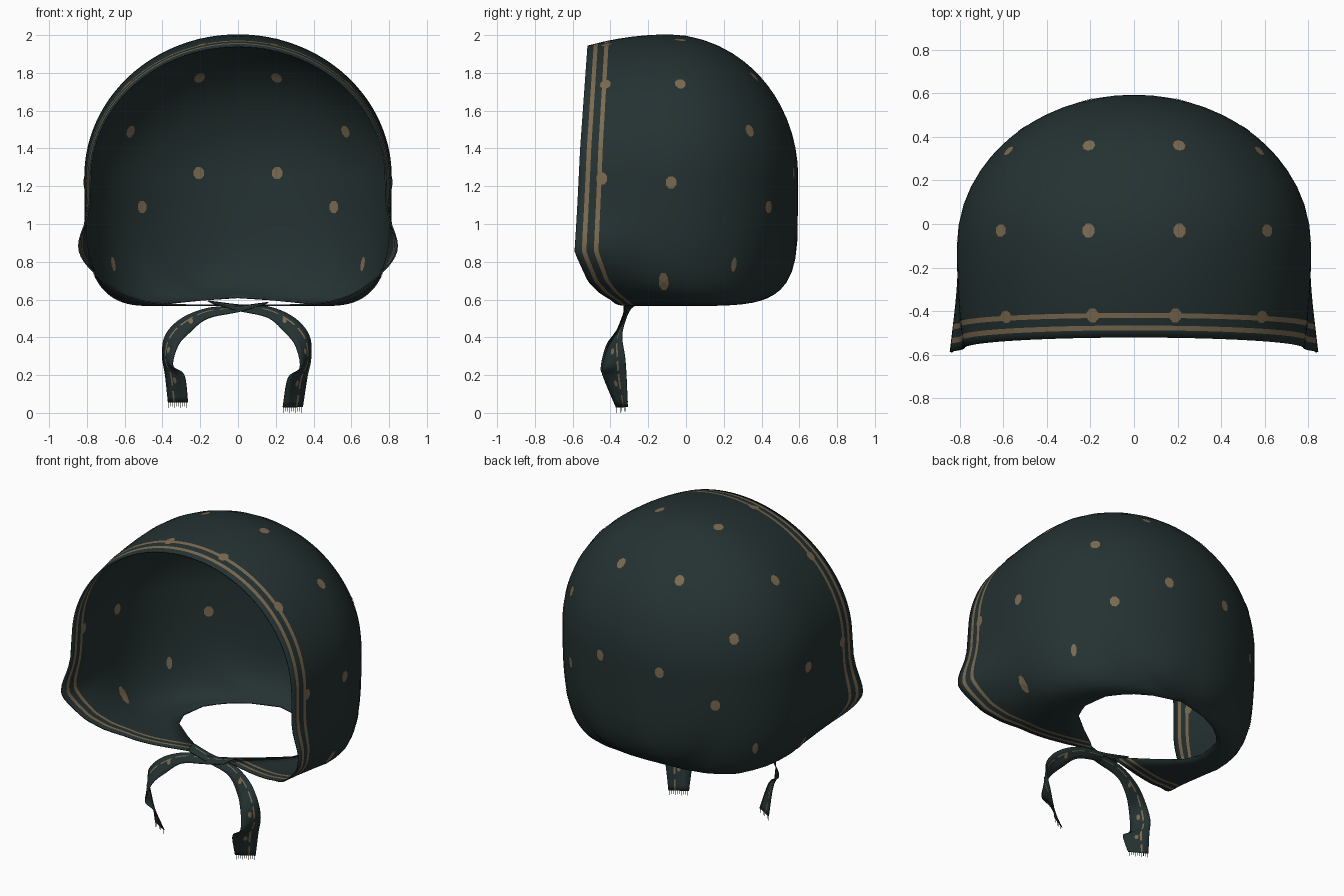
import bpy, bmesh, math
from mathutils import Vector
from mathutils.bvhtree import BVHTree

if "Cube" in bpy.data.objects:
    bpy.data.objects.remove(bpy.data.objects["Cube"])


def material(name, rgb):
    m = bpy.data.materials.new(name)
    m.diffuse_color = (*rgb, 1)
    m.use_nodes = True
    m.node_tree.nodes["Principled BSDF"].inputs["Base Color"].default_value = m.diffuse_color
    return m


CLOTH = material("dark teal cloth", (0.018, 0.031, 0.031))
TAN = material("tan print", (0.20, 0.145, 0.082))


def lerp_table(table, t):
    if t <= table[0][0]:
        return table[0][1]
    for (a, va), (b, vb) in zip(table, table[1:]):
        if t <= b:
            return va + (vb - va) * (t - a) / (b - a)
    return table[-1][1]


def make_object(name, bm, smooth=True):
    me = bpy.data.meshes.new(name)
    bm.to_mesh(me)
    ob = bpy.data.objects.new(name, me)
    bpy.context.collection.objects.link(ob)
    me.materials.append(CLOTH)
    me.materials.append(TAN)
    for p in me.polygons:
        p.use_smooth = smooth
    return ob


# Hood shape: arches stacked from the face rim to the back pole
HOLE = [(-.55, .08), (-.45, .14), (-.3, .26), (-.1, .40), (.1, .45),
        (.25, .42), (.34, .33), (.40, .18), (.43, 0)]
RIM = [(.6, -.42), (.7, -.52), (.85, -.59), (1.1, -.575), (1.4, -.56), (1.95, -.52)]
MID = 1.25


def arch_point(y, v):
    """Section point at depth y; v = 0 at the crown, 1 at the side, 2 at the neck."""
    if y < -.1:
        q = ((-.1 - y) / .45) ** 2
        w, up, down = .81 - .03 * q, .75 - .06 * q, .68
    else:
        s = min(1, (y + .1) / .69)
        e = math.sqrt(max(0, 1 - s * s))
        w, up, down = .81 * e, .75 * e, .68 * max(0, 1 - s ** 5) ** .2
    if v <= 1:
        a = v * math.pi / 2
        return w * math.sin(a), MID + up * math.cos(a)
    a = (v - 1) * math.pi / 2
    h = min(w, lerp_table(HOLE, y))
    n = 4 - max(0, min(1, (y + .55) / .9))
    c, s = max(0, math.cos(a)) ** (2 / n), math.sin(a) ** (2 / n)
    if v == 2:
        c = 0
    return h + (w - h) * c, MID - down * s


def hood_point(y, v):
    x, z = arch_point(y, v)
    fx, fz = arch_point(-.55, v)
    rim = lerp_table(RIM, fz)
    if v > 1 and fx < .62:
        rim += .14 * (.62 - fx) / .54
    fade = max(0, 1 - (y + .55) / .62)
    flare = .08 * math.exp(-((z - .86) / .15) ** 2) * max(0, 1 - (y + .55) / .4) ** 1.3
    if y < .4:
        x += flare
    return Vector((x, y + (rim + .55) * fade, z))


rows = [-.55, -.515, -.492, -.455, -.432, -.38, -.3, -.2]
rows += [-.1 + .69 * math.sin(math.radians(a)) for a in
         (0, 8, 16, 23, 30, 36, 41, 46, 50.2, 55, 60, 66, 72, 78, 84, 90)]
STEPS = 64
hood = bmesh.new()
grid = [[hood.verts.new(hood_point(y, 2 * j / STEPS)) for j in range(STEPS + 1)] for y in rows]
for i in range(len(rows) - 1):
    for j in range(STEPS):
        f = hood.faces.new((grid[i][j], grid[i + 1][j], grid[i + 1][j + 1], grid[i][j + 1]))
        f.material_index = 1 if i in (1, 3) else 0      # two rim stripes
bmesh.ops.remove_doubles(hood, verts=hood.verts, dist=.0005)
bmesh.ops.recalc_face_normals(hood, faces=hood.faces)
hood_tree = BVHTree.FromBMesh(hood)
shell = make_object("bonnet_shell", hood)
mirror = shell.modifiers.new("mirror", 'MIRROR')
mirror.use_clip = True
mirror.merge_threshold = .002
solid = shell.modifiers.new("thickness", 'SOLIDIFY')
solid.thickness = .008
solid.offset = 0


# Printed spots: thin patches laid on both faces of the cloth
def add_spot(bm, tree, place, ru, rv, lift, mirrored=(1,)):
    c, n, _, _ = tree.find_nearest(Vector(place))
    up = Vector((0, 1, 0)) if abs(n.z) > .8 else Vector((0, 0, 1))
    side = up.cross(n).normalized()
    up = n.cross(side)
    pts = [c]
    for k in range(8):
        a = math.tau * (k + .5) / 8
        p, _, _, _ = tree.find_nearest(c + side * ru * math.cos(a) + up * rv * math.sin(a))
        pts.append(p)
    for m in mirrored:
        for s in (lift, -lift):
            vs = [bm.verts.new(((p + n * s).x * m, (p + n * s).y, (p + n * s).z)) for p in pts]
            for k in range(8):
                tri = [vs[0], vs[1 + k], vs[1 + (k + 1) % 8]]
                if s * m < 0:
                    tri.reverse()
                bm.faces.new(tri).material_index = 1


spots = bmesh.new()
for place in [(.21, .37, 1.79), (.59, .35, 1.5), (.21, .57, 1.27), (.51, .43, 1.09),
              (.21, -.03, 1.98), (.61, -.03, 1.74), (.8, -.08, 1.22),
              (.19, -.42, 1.95), (.58, -.425, 1.73), (.79, -.445, 1.24)]:
    add_spot(spots, hood_tree, place, .03, .035, .007, (1, -1))
add_spot(spots, hood_tree, (.69, .27, .78), .018, .04, .007, (1, -1))
add_spot(spots, hood_tree, (.76, -.12, .68), .027, .06, .007, (1, -1))
make_object("bonnet_spots", spots, False)


# Chin ties: ribbons that cross under the chin, given by their outer and inner edges
OUTER = [(.16, -.25, .585), (0, -.28, .565), (-.16, -.30, .555), (-.30, -.33, .50),
         (-.385, -.35, .41), (-.40, -.33, .30), (-.385, -.32, .20), (-.37, -.31, .055)]
INNER = [(.13, -.33, .57), (0, -.33, .535), (-.16, -.34, .50), (-.25, -.37, .43),
         (-.315, -.42, .36), (-.345, -.45, .25), (-.285, -.44, .20), (-.265, -.37, .055)]


def smooth_path(pts, sub=5):
    p = [Vector(q) for q in pts]
    p = [2 * p[0] - p[1]] + p + [2 * p[-1] - p[-2]]
    out = []
    for a, b, c, d in zip(p, p[1:], p[2:], p[3:]):
        for k in range(sub):
            t = k / sub
            out.append(.5 * (2 * b + (c - a) * t + (2 * a - 5 * b + 4 * c - d) * t * t
                             + (3 * b - a - 3 * c + d) * t ** 3))
    return out + [p[-2]]


def make_tie(name, sign, drop, shift):
    def place(p):
        f = max(0, min(1, (.55 - p.z) / .5))
        return Vector((sign * p.x - shift * f, p.y + .015 * (sign < 0) * (1 - f),
                       p.z - drop * f + .008 * (sign < 0) * (1 - f)))
    bm = bmesh.new()
    cols = (0, .28, .36, .7, 1)
    lines = [[bm.verts.new(place(a.lerp(b, t))) for t in cols]
             for a, b in zip(smooth_path(OUTER), smooth_path(INNER))]
    for i, (l0, l1) in enumerate(zip(lines, lines[1:])):
        for j in range(len(cols) - 1):
            f = bm.faces.new((l0[j], l0[j + 1], l1[j + 1], l1[j]))
            f.material_index = 1 if j == 1 and i % 4 else 0    # broken tan line
    bmesh.ops.recalc_face_normals(bm, faces=bm.faces)
    tree = BVHTree.FromBMesh(bm)
    tie = make_object(name, bm)
    tie.modifiers.new("thickness", 'SOLIDIFY').thickness = .005
    tie.modifiers["thickness"].offset = 0
    dots = bmesh.new()
    for p in [(-.34, -.38, .17), (-.25, -.35, .49), (-.36, -.39, .33)]:
        add_spot(dots, tree, place(Vector(p)), .012, .018, .005)
    make_object(name + "_spots", dots, False)
    # frayed threads on the cut end
    fringe = bmesh.new()
    a, b = lines_end = place(Vector(OUTER[-1])), place(Vector(INNER[-1]))
    for k in range(10):
        p = a.lerp(b, (k + .3) / 10)
        q = a.lerp(b, (k + .55) / 10)
        low = Vector((0, 0, -.022 - .008 * (k % 3 == 0)))
        fringe.faces.new([fringe.verts.new(v) for v in (p, q, q + low, p + low)])
    make_object(name + "_fringe", fringe, False)


make_tie("left_tie", 1, 0, 0)
make_tie("right_tie", -1, .025, .028)
